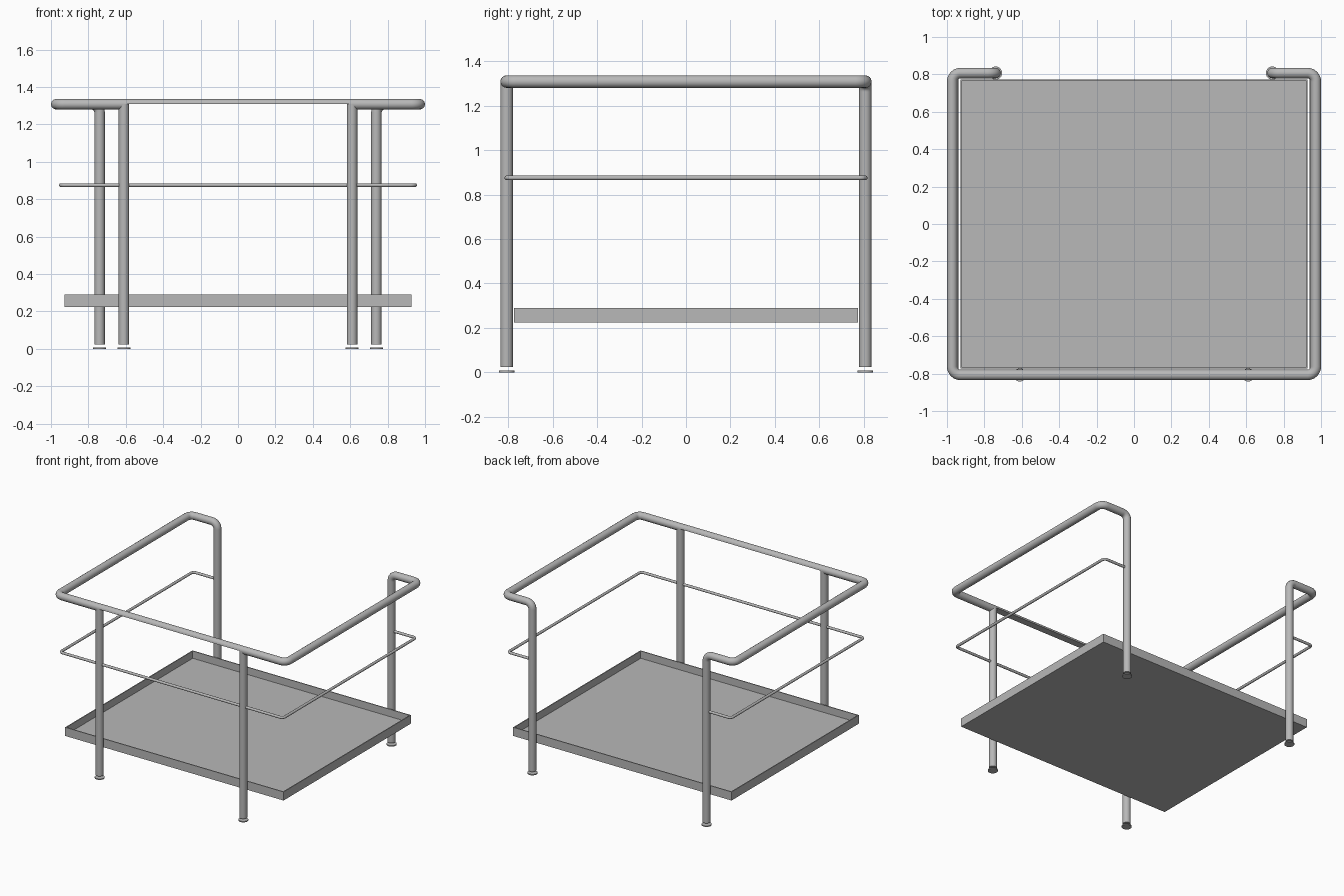
import bpy, bmesh, math
from mathutils import Vector, Matrix

cube = bpy.data.objects.get("Cube")
if cube:
    bpy.data.objects.remove(cube, do_unlink=True)

GREY = (0.48, 0.48, 0.48, 1)
metal = bpy.data.materials.new("grey metal")
metal.use_nodes = True
metal.diffuse_color = GREY
metal.node_tree.nodes["Principled BSDF"].inputs["Base Color"].default_value = GREY

TUBE = 0.028                 # radius of legs and top rail
TOP, MID = 1.308, 0.875      # rail heights
SIDE_X, END_Y = 0.972, 0.807
FRONT_X, REAR_X = 0.61, 0.74
LEG_BOTTOM = 0.024


def activate(obj):
    bpy.ops.object.select_all(action="DESELECT")
    obj.select_set(True)
    bpy.context.view_layer.objects.active = obj


def mesh_object(name, bm, smooth=False):
    me = bpy.data.meshes.new(name)
    bm.to_mesh(me)
    bm.free()
    me.materials.append(metal)
    obj = bpy.data.objects.new(name, me)
    bpy.context.collection.objects.link(obj)
    if smooth:
        activate(obj)
        bpy.ops.object.shade_smooth_by_angle(angle=math.radians(40))
    return obj


def rounded_path(points, bend, steps=8):
    """Replace each inner corner with a circular arc of radius bend."""
    pts = [Vector(p) for p in points]
    out = [pts[0]]
    for a, b, c in zip(pts, pts[1:], pts[2:]):
        u, v = (a - b).normalized(), (c - b).normalized()
        centre = b + (u + v) * bend
        for i in range(steps + 1):
            t = i / steps * math.pi / 2
            out.append(centre - v * bend * math.cos(t) - u * bend * math.sin(t))
    return out + [pts[-1]]


def tube(name, points, radius, bend):
    cu = bpy.data.curves.new(name, "CURVE")
    cu.dimensions = "3D"
    cu.bevel_depth = radius
    cu.bevel_resolution = 6
    cu.use_fill_caps = True
    path = rounded_path(points, bend)
    sp = cu.splines.new("POLY")
    sp.points.add(len(path) - 1)
    for p, co in zip(sp.points, path):
        p.co = (*co, 1)
    cu.materials.append(metal)
    obj = bpy.data.objects.new(name, cu)
    bpy.context.collection.objects.link(obj)
    activate(obj)
    bpy.ops.object.convert(target="MESH")
    bpy.ops.object.shade_smooth_by_angle(angle=math.radians(40))


def cylinder(name, x, y, z0, z1, radius):
    bm = bmesh.new()
    bmesh.ops.create_cone(bm, cap_ends=True, segments=24, radius1=radius,
                          radius2=radius, depth=z1 - z0,
                          matrix=Matrix.Translation((x, y, (z0 + z1) / 2)))
    mesh_object(name, bm, smooth=True)


# Side frames: rear leg bending into the top rail, front leg, feet
for side, s in (("left", 1), ("right", -1)):
    tube(f"{side}_rear_leg_and_top_rail",
         [(s * REAR_X, END_Y, LEG_BOTTOM), (s * REAR_X, END_Y, TOP),
          (s * SIDE_X, END_Y, TOP), (s * SIDE_X, -END_Y, TOP),
          (s * FRONT_X, -END_Y, TOP)], TUBE, 0.045)
    cylinder(f"{side}_front_leg", s * FRONT_X, -END_Y, LEG_BOTTOM, TOP, TUBE)
    for end, x, y in (("front", FRONT_X, -END_Y), ("rear", REAR_X, END_Y)):
        cylinder(f"{side}_{end}_foot", s * x, y, 0, 0.008, 0.035)

# Front top rail: upper half of a tube
bm = bmesh.new()
bmesh.ops.create_cone(bm, cap_ends=True, segments=28, radius1=TUBE, radius2=TUBE,
                      depth=2 * FRONT_X, matrix=Matrix.Rotation(math.pi / 2, 4, "Y"))
cut = bmesh.ops.bisect_plane(bm, geom=bm.verts[:] + bm.edges[:] + bm.faces[:],
                             plane_co=(0, 0, 0), plane_no=(0, 0, -1), clear_outer=True)
bmesh.ops.holes_fill(bm, edges=[e for e in bm.edges if e.is_boundary])
bmesh.ops.recalc_face_normals(bm, faces=bm.faces[:])
bmesh.ops.translate(bm, verts=bm.verts[:], vec=(0, -END_Y, TOP))
mesh_object("front_top_rail", bm, smooth=True)

# Thin middle rail running round from one rear leg to the other
MX = 0.947
tube("middle_rail",
     [(REAR_X, END_Y, MID), (MX, END_Y, MID), (MX, -END_Y, MID),
      (-MX, -END_Y, MID), (-MX, END_Y, MID), (-REAR_X, END_Y, MID)], 0.01, 0.025)

# Shallow open tray
bm = bmesh.new()
bmesh.ops.create_cube(bm, size=1, matrix=Matrix.Translation((0, 0, 0.257))
                      @ Matrix.Diagonal((1.856, 1.546, 0.066, 1)))
lid = max(bm.faces, key=lambda f: f.calc_center_median().z)
bmesh.ops.inset_region(bm, faces=[lid], thickness=0.01)
floor = bmesh.ops.extrude_discrete_faces(bm, faces=[lid])["faces"][0]
bmesh.ops.translate(bm, verts=floor.verts[:], vec=(0, 0, -0.056))
mesh_object("tray", bm)
